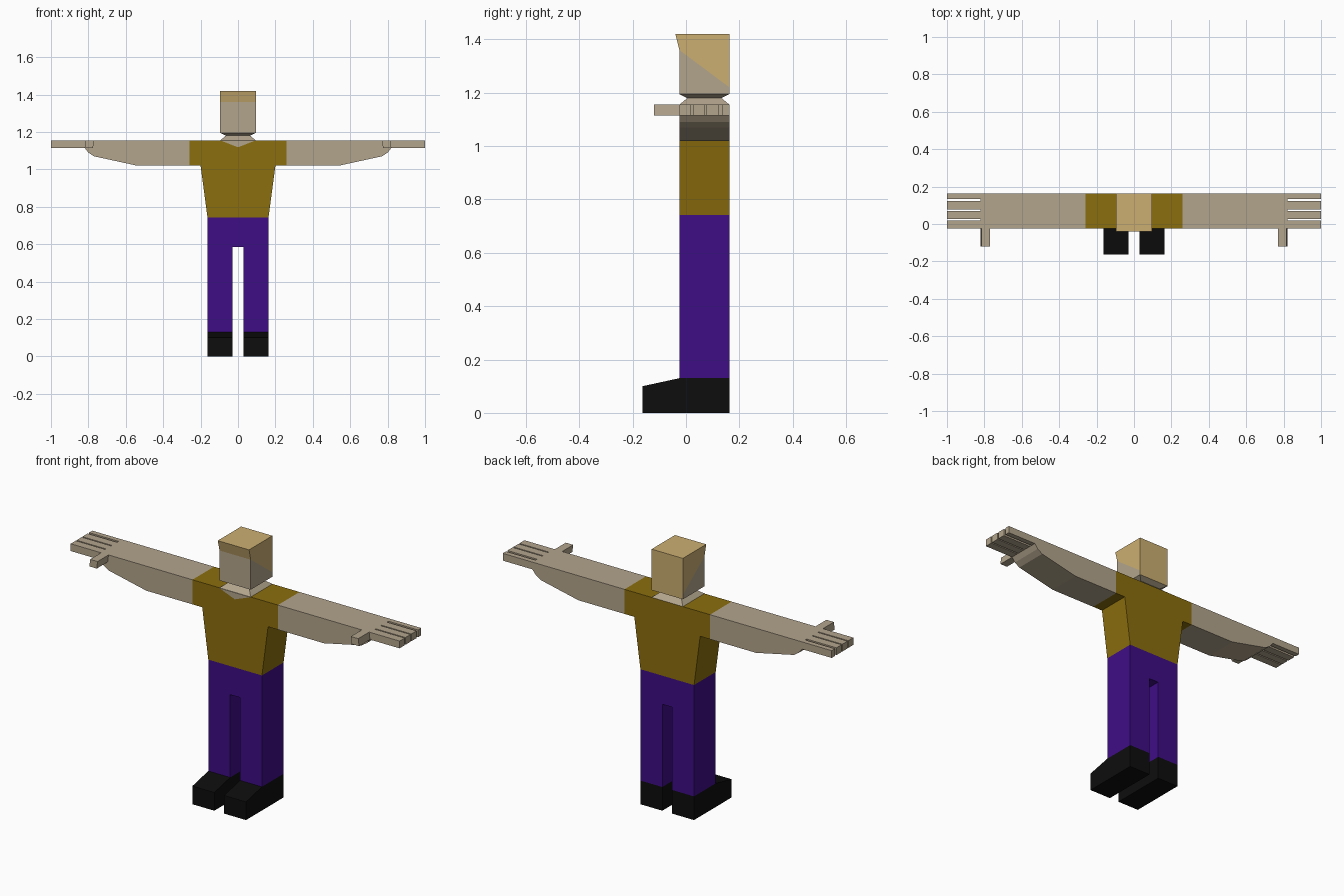
import bpy, bmesh
from mathutils import Vector

if "Cube" in bpy.data.objects:
    bpy.data.objects.remove(bpy.data.objects["Cube"])


def material(name, rgb):
    m = bpy.data.materials.new(name)
    m.diffuse_color = (*rgb, 1)
    m.use_nodes = True
    m.node_tree.nodes["Principled BSDF"].inputs["Base Color"].default_value = m.diffuse_color
    return m


SKIN = material("skin", (0.45, 0.375, 0.265))
HAIR = material("blond_hair", (0.60, 0.425, 0.165))
SHIRT = material("mustard_shirt", (0.26, 0.156, 0.004))
PANTS = material("purple_trousers", (0.048, 0.004, 0.24))
SHOE = material("black_shoe", (0.004, 0.004, 0.004))

BACK, FRONT = 0.163, -0.025   # depth of the whole body
TOP = 1.155                   # shoulder height


def finish(name, bm, mats, mirror=False):
    bmesh.ops.recalc_face_normals(bm, faces=bm.faces)
    me = bpy.data.meshes.new(name)
    bm.to_mesh(me)
    bm.free()
    for m in mats:
        me.materials.append(m)
    ob = bpy.data.objects.new(name, me)
    bpy.context.collection.objects.link(ob)
    if mirror:
        ob.modifiers.new("mirror", 'MIRROR').use_mirror_merge = False
    return ob


def add_prism(bm, pts, axis, a, b):
    """Extrude a 2D profile from a to b; axis 'y' takes (x, z), axis 'x' takes (y, z)."""
    def place(p, d):
        return (p[0], d, p[1]) if axis == 'y' else (d, p[0], p[1])
    face = bm.faces.new([bm.verts.new(place(p, a)) for p in pts])
    ext = bmesh.ops.extrude_face_region(bm, geom=[face])["geom"]
    shift = Vector((0, b - a, 0) if axis == 'y' else (b - a, 0, 0))
    bmesh.ops.translate(bm, vec=shift, verts=[v for v in ext if isinstance(v, bmesh.types.BMVert)])


def prism(name, pts, axis, a, b, mat, mirror=False):
    bm = bmesh.new()
    add_prism(bm, pts, axis, a, b)
    return finish(name, bm, [mat], mirror)


def rect(x0, x1, z0, z1):
    return [(x0, z0), (x1, z0), (x1, z1), (x0, z1)]


def both_sides(half):
    return half + [(-x, z) for x, z in reversed(half)]


# Shoes with a sloping toe
prism("shoe", [(-0.163, 0), (BACK, 0), (BACK, 0.13), (FRONT, 0.13), (-0.163, 0.10)],
      'x', 0.03, 0.163, SHOE, mirror=True)

# Trousers with the gap between the legs
prism("trousers", both_sides([(0.03, 0.585), (0.03, 0.13), (0.163, 0.13), (0.163, 0.742)]),
      'y', FRONT, BACK, PANTS)

# Shirt with short sleeves
prism("shirt", both_sides([(0.163, 0.742), (0.2, 1.02), (0.26, 1.02), (0.26, TOP)]),
      'y', FRONT, BACK, SHIRT)

# V neckline plate
prism("neckline", [(-0.095, TOP), (0, 1.118), (0.095, TOP)], 'y', FRONT - 0.003, FRONT + 0.003, SKIN)

# Arms, tapering into the palm
prism("arm", [(0.26, 1.02), (0.54, 1.02), (0.77, 1.07), (0.80, 1.09), (0.82, 1.115), (0.82, TOP), (0.26, TOP)],
      'y', FRONT, BACK, SKIN, mirror=True)

# Four fingers separated by narrow slots, and a thumb pointing forward
bm = bmesh.new()
for y0, y1 in ((FRONT, 0.019), (0.026, 0.07), (0.077, 0.122), (0.135, BACK)):
    add_prism(bm, rect(0.82, 1.0, 1.115, TOP), 'y', y0, y1)
finish("fingers", bm, [SKIN], mirror=True)
prism("thumb", [(0.775, 1.115), (0.82, 1.115), (0.815, TOP), (0.77, TOP)],
      'y', -0.12, FRONT, SKIN, mirror=True)

# Neck, pinched in the middle
bm = bmesh.new()
rings = []
for z, hx, y0, y1 in ((TOP, 0.095, FRONT, BACK), (1.18, 0.065, 0.005, 0.133), (1.195, 0.095, FRONT, BACK)):
    rings.append([bm.verts.new((x, y, z)) for x, y in ((-hx, y0), (hx, y0), (hx, y1), (-hx, y1))])
for lo, hi in zip(rings, rings[1:]):
    for i in range(4):
        j = (i + 1) % 4
        bm.faces.new((lo[i], lo[j], hi[j], hi[i]))
finish("neck", bm, [SKIN])

# Head: hair lies above a slanted cut and covers the whole back
bm = bmesh.new()
add_prism(bm, [(FRONT, 1.195), (BACK, 1.195), (BACK, 1.42), (-0.04, 1.42), (FRONT, 1.36)],
          'x', -0.095, 0.095)
cut = Vector((0, FRONT, 1.36))
up = Vector((0, 0.14, 0.188)).normalized()
bmesh.ops.bisect_plane(bm, geom=bm.verts[:] + bm.edges[:] + bm.faces[:], plane_co=cut, plane_no=up)
for f in bm.faces:
    c = f.calc_center_median()
    f.material_index = 1 if (c - cut).dot(up) > 0 or c.y > BACK - 0.001 else 0
finish("head", bm, [SKIN, HAIR])
